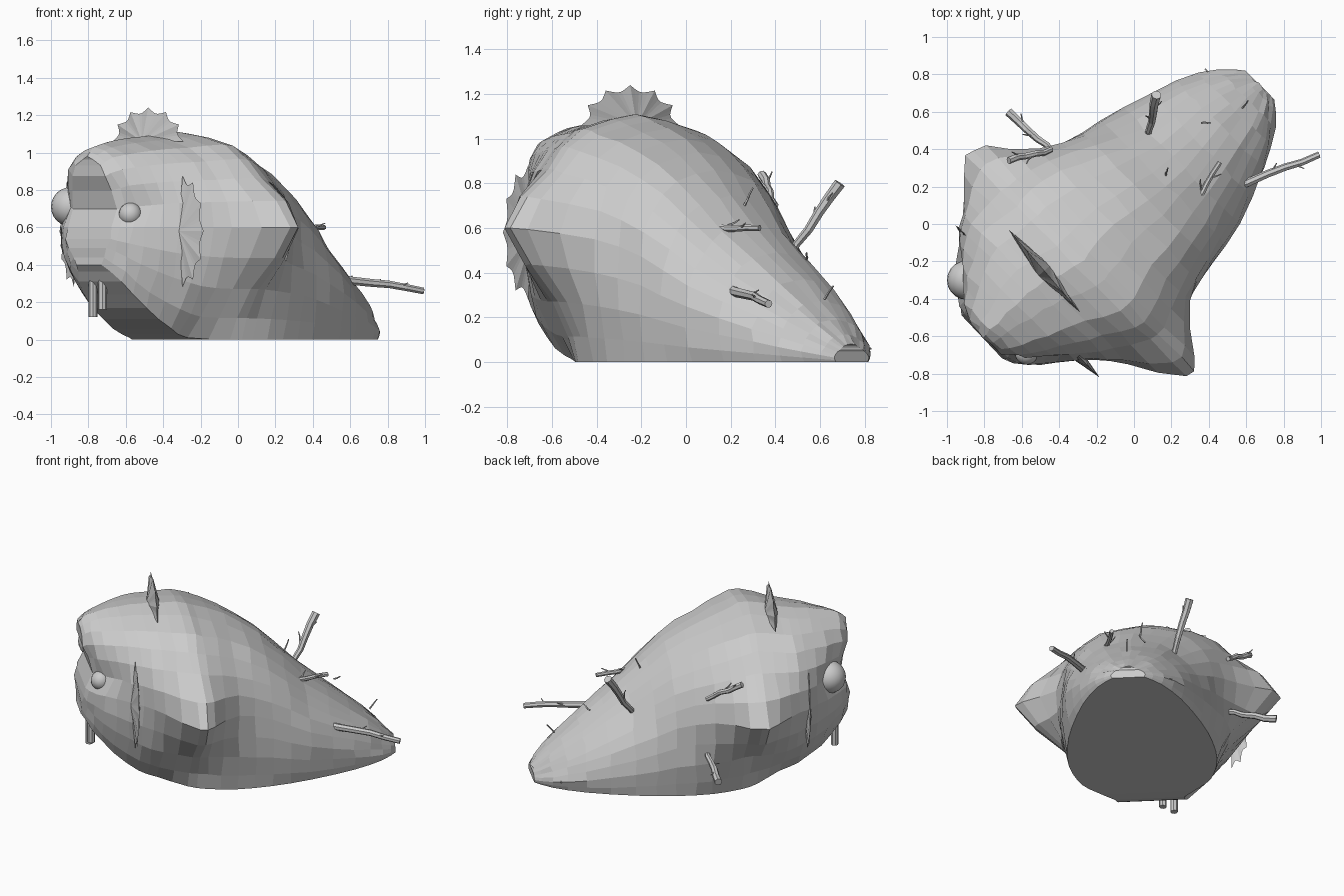
import bpy, bmesh, math, random
from mathutils import Vector, Matrix

if "Cube" in bpy.data.objects:
    bpy.data.objects.remove(bpy.data.objects["Cube"])

random.seed(4)
R = math.sqrt(0.5)


def W(u, v, z):
    """Body frame (u to tail, v to the side) to world: the creature stands turned 45 degrees."""
    return Vector(((u + v) * R, (u - v) * R, z))


def make(name, bm):
    bmesh.ops.recalc_face_normals(bm, faces=bm.faces)
    me = bpy.data.meshes.new(name)
    bm.to_mesh(me)
    bm.free()
    ob = bpy.data.objects.new(name, me)
    bpy.context.collection.objects.link(ob)
    return ob


def refine(pts, n=2):
    """Insert spline points between the given points."""
    out = []
    for i in range(len(pts) - 1):
        a, b = pts[i], pts[i + 1]
        p = pts[i - 1] if i else a
        q = pts[i + 2] if i + 2 < len(pts) else b
        for k in range(n):
            t = k / n
            out.append([y + 0.5 * t * ((z - x) + t * (2*x - 5*y + 4*z - w + t * (3*(y - z) + w - x)))
                        for x, y, z, w in zip(p, a, b, q)])
    return out + [list(pts[-1])]


# Body sections: u, centre, bottom, top, widths at base / low / flare / high
sections = [
    (-1.00, -.14, .40, .98, .10, .15, .17, .15),
    (-.94, -.14, .31, 1.03, .16, .24, .27, .24),
    (-.82, -.145, .17, 1.06, .20, .33, .38, .34),
    (-.67, -.14, .06, 1.08, .22, .41, .50, .45),
    (-.55, -.12, .01, 1.09, .22, .46, .62, .51),
    (-.38, -.06, .00, 1.11, .37, .52, .83, .56),
    (-.27, -.06, .00, 1.08, .43, .53, .79, .56),
    (-.08, -.07, .00, 1.00, .47, .53, .57, .49),
    (.15, -.04, .00, .86, .46, .49, .48, .40),
    (.40, -.02, .00, .62, .41, .44, .41, .31),
    (.70, -.035, .00, .37, .31, .33, .30, .23),
    (.90, -.03, .00, .19, .20, .22, .19, .14),
    (1.00, -.03, .00, .08, .10, .11, .09, .06),
]
bm = bmesh.new()
rings = []
for u, vc, zb, zt, wb, w1, wm, wh in refine(sections):
    zb = max(zb, 0)
    h = zt - zb
    zm = min(.6, zb + .55 * h)
    half = refine([(wb, zb), (w1, zb + .45 * (zm - zb)), (wm, zm),
                   (wh, zm + .52 * (zt - zm)), (wh * .6, zm + .87 * (zt - zm)), (0, zt)])
    loop = half + [(-w, z) for w, z in half[-2::-1]]
    ring = []
    for w, z in loop:
        c = -.05 + (vc + .05) * min(1, max(z, 0) / .5)
        # eye-level dent across the face
        du = .07 * math.exp(-((z - .73) / .1) ** 2) * min(1, max(0, (-.72 - u) / .2))
        j = .008 if z > .05 else 0
        ring.append(bm.verts.new(W(u + du + random.uniform(-j, j),
                                   c + w + random.uniform(-j, j), max(z, 0))))
    rings.append(ring)
n = len(rings[0])
for a, b in zip(rings, rings[1:]):
    for i in range(n):
        bm.faces.new((a[i], a[(i + 1) % n], b[(i + 1) % n], b[i]))
# face and tail tip closed with strips from side to side
for r in (rings[0], rings[-1]):
    for i in range(n // 2 - 1):
        bm.faces.new((r[i], r[i + 1], r[n - 2 - i], r[n - 1 - i]))
    k = n // 2
    bm.faces.new((r[k - 1], r[k], r[k + 1]))
make("body", bm)


def fin(name, base, along, out, length, height, thick, spikes=6):
    """Scalloped half-round fin, thickest at the middle of its root."""
    base, along, out = Vector(base), Vector(along).normalized(), Vector(out).normalized()
    side = along.cross(out)
    bm = bmesh.new()
    n = spikes * 5
    rim = []
    for i in range(n + 1):
        a = math.pi * i / n
        r = 1 - .15 * math.sin(math.pi * (i % 5) / 5)
        rim.append(bm.verts.new(base - along * length * r * math.cos(a) + out * height * r * math.sin(a)))
    p, q = (bm.verts.new(base + side * s * thick) for s in (1, -1))
    for a, b in zip(rim, rim[1:]):
        bm.faces.new((p, a, b))
        bm.faces.new((q, b, a))
    bm.faces.new((p, q, rim[0]))
    bm.faces.new((q, p, rim[-1]))
    make(name, bm)


# Crest and side fins
fin("crest", (-.48, -.25, 1.06), (.38, -.44, 0), (0, 0, 1), .29, .18, .045)
fin("side_fin_right", W(-.71, .29, .58), (0, 0, 1), W(0, 1, 0), .30, .16, .03)
fin("side_fin_left", W(-.68, -.56, .58), (0, 0, 1), W(0, -1, 0), .30, .11, .03)

# Eyes, one larger than the other
for name, loc, r in (("eye_large", (-.895, -.30, .71), .105), ("eye_small", (-.575, -.69, .67), .062)):
    bm = bmesh.new()
    bmesh.ops.create_uvsphere(bm, u_segments=20, v_segments=12, radius=r)
    bmesh.ops.translate(bm, verts=bm.verts, vec=loc)
    for f in bm.faces:
        f.smooth = True
    make(name, bm)

# Teeth under the jaw
for i, (x, y, z) in enumerate(((-.775, -.53, .12), (-.725, -.58, .16))):
    bm = bmesh.new()
    bmesh.ops.create_cone(bm, cap_ends=True, segments=8, radius1=.024, radius2=.024, depth=.2,
                          matrix=Matrix.Translation((x, y, z + .1)))
    make(f"tooth_{i + 1}", bm)


def stick(bm, a, b, r0, r1, bend=.0, steps=5, sides=7):
    """Tapered, slightly crooked stick."""
    a, b = Vector(a), Vector(b)
    d = b - a
    m = d.to_track_quat('Z', 'Y').to_matrix()
    loops = []
    for k in range(steps + 1):
        t = k / steps
        c = a + d * t + Vector([random.uniform(-bend, bend) for _ in range(3)]) * (0 < k < steps)
        r = r0 + (r1 - r0) * t
        loops.append([bm.verts.new(c + m @ Vector((r * math.cos(s), r * math.sin(s), 0)))
                      for s in (2 * math.pi * j / sides for j in range(sides))])
    for p, q in zip(loops, loops[1:]):
        for j in range(sides):
            bm.faces.new((p[j], p[(j + 1) % sides], q[(j + 1) % sides], q[j]))
    bm.faces.new(loops[0])
    bm.faces.new(loops[-1])


# Branches growing from the back: root, tip, root radius, tip radius
branches = [
    ((.52, .19, .33), (.99, .37, .26), .024, .018),
    ((.07, .45, .46), (.12, .69, .80), .016, .027),
    ((.28, .05, .60), (.46, .33, .60), .017, .014),
    ((-.42, .37, .32), (-.67, .60, .26), .016, .025),
    ((-.44, .40, .70), (-.67, .34, .84), .015, .020),
]
for i, (a, b, r0, r1) in enumerate(branches):
    bm = bmesh.new()
    stick(bm, a, b, r0, r1, .009)
    # little side twigs
    a, b = Vector(a), Vector(b)
    for t, s in ((.45, -1), (.7, 1)):
        c = a.lerp(b, t)
        side = (b - a).cross(Vector((.3, .1, 1))).normalized() * s
        stick(bm, c, c + (b - a).normalized() * .05 + side * .04 + Vector((0, 0, .03)), .007, .003, .003, 3, 5)
    make(f"branch_{i + 1}", bm)

# Short bare twigs
for i, (a, b) in enumerate((((.17, .26, .70), (.18, .30, .78)), ((.36, .54, .46), (.41, .54, .49)),
                            ((.17, -.10, .76), (.22, -.12, .81)), ((.44, .76, .07), (.38, .83, .06)),
                            ((.58, .62, .28), (.61, .66, .34)))):
    bm = bmesh.new()
    stick(bm, a, b, .006, .004, .003, 3, 5)
    make(f"twig_{i + 1}", bm)
